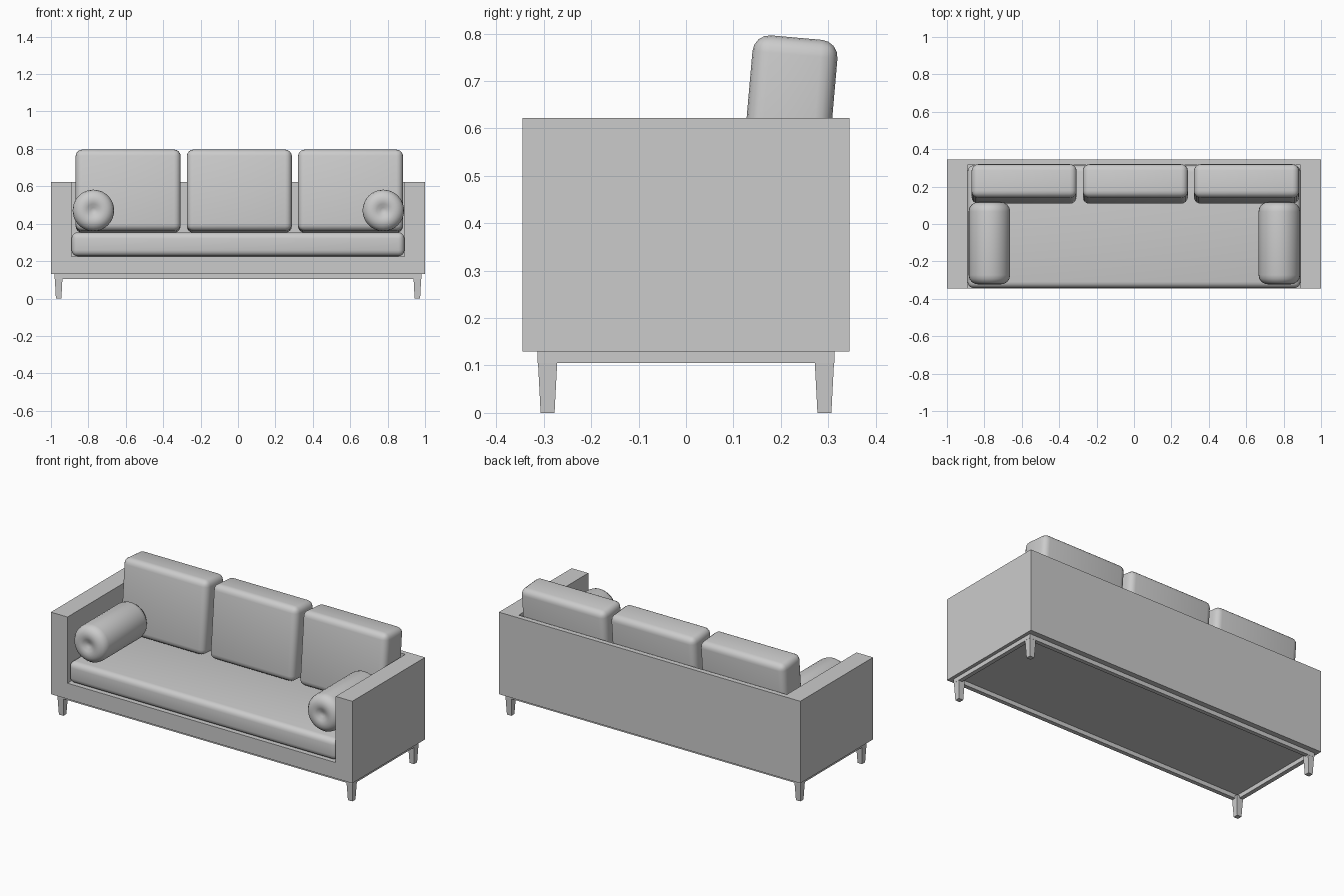
import bpy, bmesh, math
from mathutils import Matrix, Vector

if "Cube" in bpy.data.objects:
    bpy.data.objects.remove(bpy.data.objects["Cube"], do_unlink=True)

GREY = (0.6, 0.6, 0.6, 1)
fabric = bpy.data.materials.new("plain grey")
fabric.use_nodes = True
fabric.diffuse_color = GREY
fabric.node_tree.nodes["Principled BSDF"].inputs["Base Color"].default_value = GREY


def finish(name, bm, smooth=False):
    bmesh.ops.recalc_face_normals(bm, faces=bm.faces)
    mesh = bpy.data.meshes.new(name)
    bm.to_mesh(mesh)
    bm.free()
    mesh.materials.append(fabric)
    ob = bpy.data.objects.new(name, mesh)
    bpy.context.collection.objects.link(ob)
    bpy.ops.object.select_all(action='DESELECT')
    ob.select_set(True)
    bpy.context.view_layer.objects.active = ob
    if smooth:
        bpy.ops.object.shade_smooth_by_angle(angle=math.radians(40))
    return ob


def add_box(bm, lo, hi):
    lo, hi = Vector(lo), Vector(hi)
    m = Matrix.Translation((lo + hi) / 2) @ Matrix.Diagonal((*(hi - lo), 1))
    return bmesh.ops.create_cube(bm, size=1, matrix=m)["verts"]


def box(name, lo, hi):
    bm = bmesh.new()
    add_box(bm, lo, hi)
    return finish(name, bm)


def cushion(name, size, centre, radius, tilt=0):
    bm = bmesh.new()
    half = Vector(size) / 2
    add_box(bm, -half, half)
    bmesh.ops.bevel(bm, geom=bm.edges[:], offset=radius, segments=4,
                    profile=0.5, affect='EDGES')
    bm.transform(Matrix.Translation(centre) @ Matrix.Rotation(tilt, 4, 'X'))
    return finish(name, bm, True)


# Body: one block with the seating space cut out
body = box("body", (-1, -0.345, 0.13), (1, 0.345, 0.622))
cutter = box("seat_space_cutter", (-0.89, -0.5, 0.225), (0.89, 0.315, 0.9))
cutter.hide_render = True
bpy.context.view_layer.objects.active = body
cut = body.modifiers.new("seat space", 'BOOLEAN')
cut.object = cutter
cut.operation = 'DIFFERENCE'
cut.solver = 'EXACT'
bpy.ops.object.modifier_apply(modifier=cut.name)
bpy.data.objects.remove(cutter, do_unlink=True)

# Base frame rails
FX, FY, RAIL = 0.98, 0.313, 0.025
bm = bmesh.new()
for s in (-1, 1):
    y = s * (FY - RAIL / 2)
    add_box(bm, (-FX, y - RAIL / 2, 0.105), (FX, y + RAIL / 2, 0.13))
    x = s * (FX - RAIL / 2)
    add_box(bm, (x - RAIL / 2, RAIL - FY, 0.105), (x + RAIL / 2, FY - RAIL, 0.13))
finish("base_frame", bm)

# Tapered legs at the four corners
for sx, side in ((-1, "right"), (1, "left")):
    for sy, end in ((-1, "front"), (1, "back")):
        bm = bmesh.new()
        cx, cy, w = sx * (FX - 0.021), sy * (FY - 0.021), 0.021
        verts = add_box(bm, (cx - w, cy - w, 0), (cx + w, cy + w, 0.12))
        for v in verts:
            if v.co.z < 0.01:
                v.co.x = cx + (v.co.x - cx) * 0.7
                v.co.y = cy + (v.co.y - cy) * 0.7
        finish(f"{end}_{side}_leg", bm)

# Seat and back cushions
cushion("seat_cushion", (1.78, 0.655, 0.128), (0, -0.0145, 0.29), 0.033)
for i, place in enumerate(("right", "middle", "left")):
    cushion(f"{place}_back_cushion", (0.562, 0.18, 0.437),
            (0.007 + (i - 1) * 0.5945, 0.214, 0.574), 0.036, math.radians(-5))

# Round bolsters, turned from a half profile with dimpled ends
R, HALF = 0.111, 0.22
end = [(0, 0.018), (0.015, 0.016), (0.035, 0.004), (0.055, 0),
       (0.075, 0.002), (0.095, 0.013), (0.107, 0.03), (R, 0.05)]
profile = [(r, d - HALF) for r, d in end] + [(r, HALF - d) for r, d in reversed(end)]
for x, side in ((-0.773, "right"), (0.777, "left")):
    bm = bmesh.new()
    vs = [bm.verts.new((r, y, 0)) for r, y in profile]
    es = [bm.edges.new(pair) for pair in zip(vs, vs[1:])]
    bmesh.ops.spin(bm, geom=vs + es, cent=(0, 0, 0), axis=(0, 1, 0),
                   angle=math.tau, steps=32, use_merge=True)
    bmesh.ops.remove_doubles(bm, verts=bm.verts, dist=0.0005)
    bm.transform(Matrix.Translation((x, -0.103, 0.471)))
    finish(f"{side}_bolster", bm, True)
